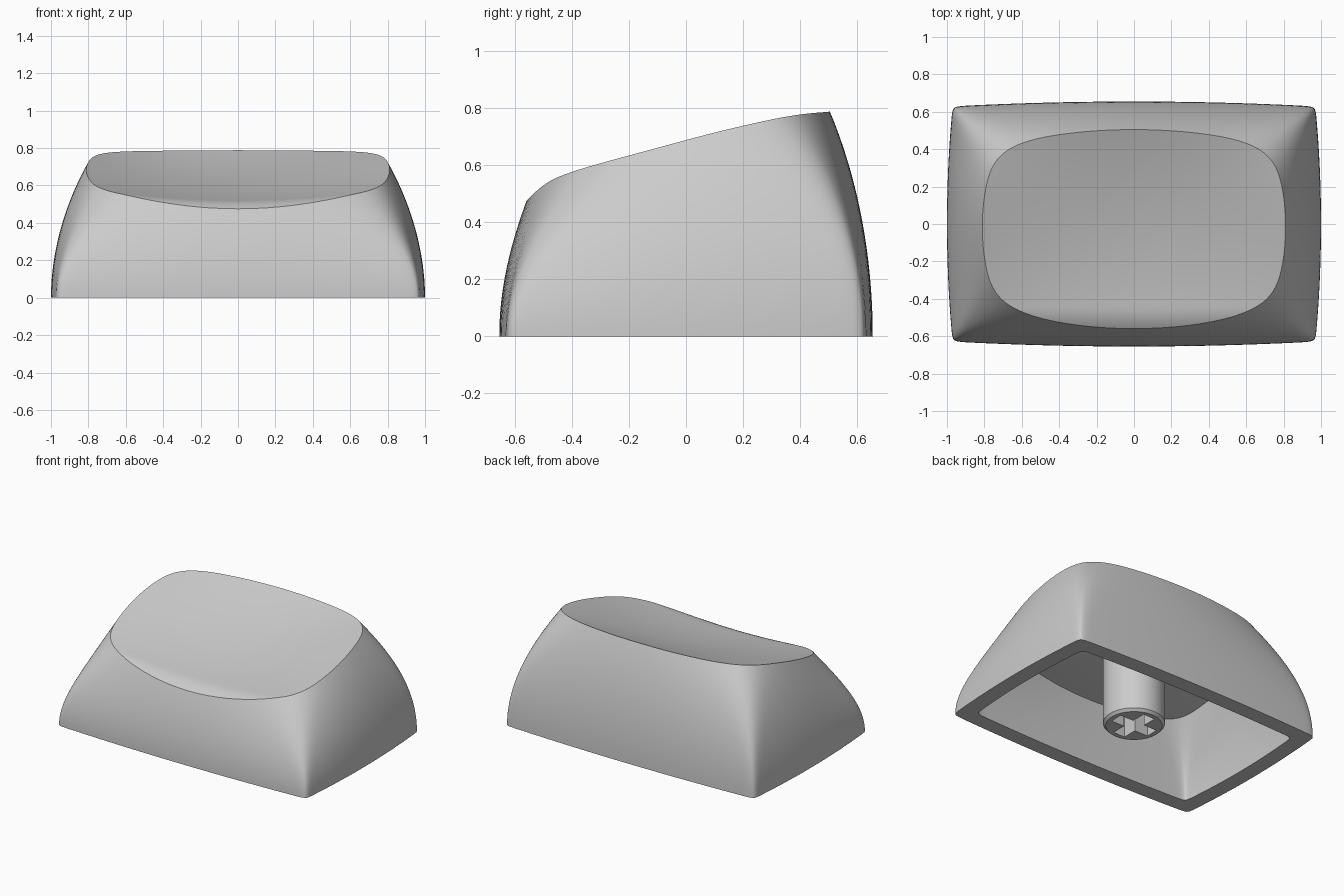
import bpy, bmesh, math

if "Cube" in bpy.data.objects:
    bpy.data.objects.remove(bpy.data.objects["Cube"])

SEG = 32          # segments per side of the outline
WALL, ROOF = 0.11, 0.10


def dish(x, y):
    """Height of the scooped top, with a rolled front lip."""
    t = y + 0.48
    c = 0.12 - (0.28 if y > 0 else 0.12) * y * y
    return 0.515 + 0.12 * t + 0.16 * t * t + c * x * x - 2.6 * max(0, -0.45 - y) ** 2


def section(p, q, t, inset):
    """Point of the bulged, rounded outline; t runs from the base to a tilted top plane."""
    k = t * t
    n = 1 / (0.018 + 0.115 * k)
    s = (abs(p) ** n + abs(q) ** n) ** (-1 / n)
    u, v = p * s, q * s
    a = 1 - 0.19 * k - inset
    b = 0.655 - (0.161 if q > 0 else 0.128) * k - inset
    x = a * u * (1 - (0.03 + 0.07 * k) * v * v)
    y = b * v * (1 - (0.04 + 0.14 * k) * u * u)
    return x, y, t * (0.69 + 0.25 * y)


def square_points():
    """Unit square perimeter, denser near the corners."""
    pts = []
    for side in range(4):
        for i in range(SEG):
            p, q = math.sin((2 * i / SEG - 1) * math.pi / 2), -1.0
            for _ in range(side):
                p, q = -q, p
            pts.append((p, q))
    return pts


def skin_rings(inset, drop):
    """Rings up the wall to the rim, then inward over the dish."""
    pts, rims = square_points(), []
    for p, q in pts:
        lo, hi = 0.0, 1.3
        for _ in range(40):
            t = (lo + hi) / 2
            x, y, z = section(p, q, t, inset)
            if z < dish(x, y) - drop:
                lo = t
            else:
                hi = t
        rims.append(lo)
    rings = [[section(p, q, rt * i / 20, inset) for (p, q), rt in zip(pts, rims)]
             for i in range(21)]
    rim = rings[-1]
    for s in (0.985, 0.97, 0.95, 0.925, 0.9, 0.87, 0.83, 0.78, 0.7, 0.6, 0.48, 0.36, 0.24, 0.12, 0.03):
        rings.append([(x * s, y * s, dish(x * s, y * s) - drop) for x, y, _ in rim])
    return rings


def skin(name, rings):
    """Closed mesh from a list of equal rings."""
    bm = bmesh.new()
    vs = [[bm.verts.new(c) for c in r] for r in rings]
    n = len(rings[0])
    for a, b in zip(vs, vs[1:]):
        for i in range(n):
            j = (i + 1) % n
            bm.faces.new((a[i], a[j], b[j], b[i]))
    bm.faces.new(vs[0])
    bm.faces.new(vs[-1])
    bmesh.ops.recalc_face_normals(bm, faces=bm.faces)
    me = bpy.data.meshes.new(name)
    bm.to_mesh(me)
    bm.free()
    ob = bpy.data.objects.new(name, me)
    bpy.context.collection.objects.link(ob)
    return ob


def smooth(ob, deg):
    bpy.ops.object.select_all(action='DESELECT')
    ob.select_set(True)
    bpy.context.view_layer.objects.active = ob
    bpy.ops.object.shade_smooth_by_angle(angle=math.radians(deg))


# Hollow cap shell: inner skin, flat bottom edge, outer skin
shell = skin("cap_shell", skin_rings(WALL, ROOF)[::-1] + skin_rings(0, 0))
smooth(shell, 28)

# Round stem with a chamfered foot
N = 64
stem = skin("stem", [[(r * math.cos(2 * math.pi * i / N), r * math.sin(2 * math.pi * i / N), z)
                      for i in range(N)] for r, z in ((0.18, 0), (0.197, 0.018), (0.197, 0.55))])

# Cross-shaped socket cut into the stem
L, W = 0.148, 0.045
quarter = [(L, -W), (L, W), (W, W)]
cross = []
for _ in range(4):
    cross += quarter
    quarter = [(-y, x) for x, y in quarter]
cutter = skin("socket_cutter", [[(x, y, z) for x, y in cross] for z in (-0.1, 0.3)])
cutter.hide_render = True
mod = stem.modifiers.new("socket", 'BOOLEAN')
mod.operation, mod.object, mod.solver = 'DIFFERENCE', cutter, 'EXACT'
bpy.context.view_layer.objects.active = stem
bpy.ops.object.modifier_apply(modifier=mod.name)
bpy.data.objects.remove(cutter)
smooth(stem, 30)
